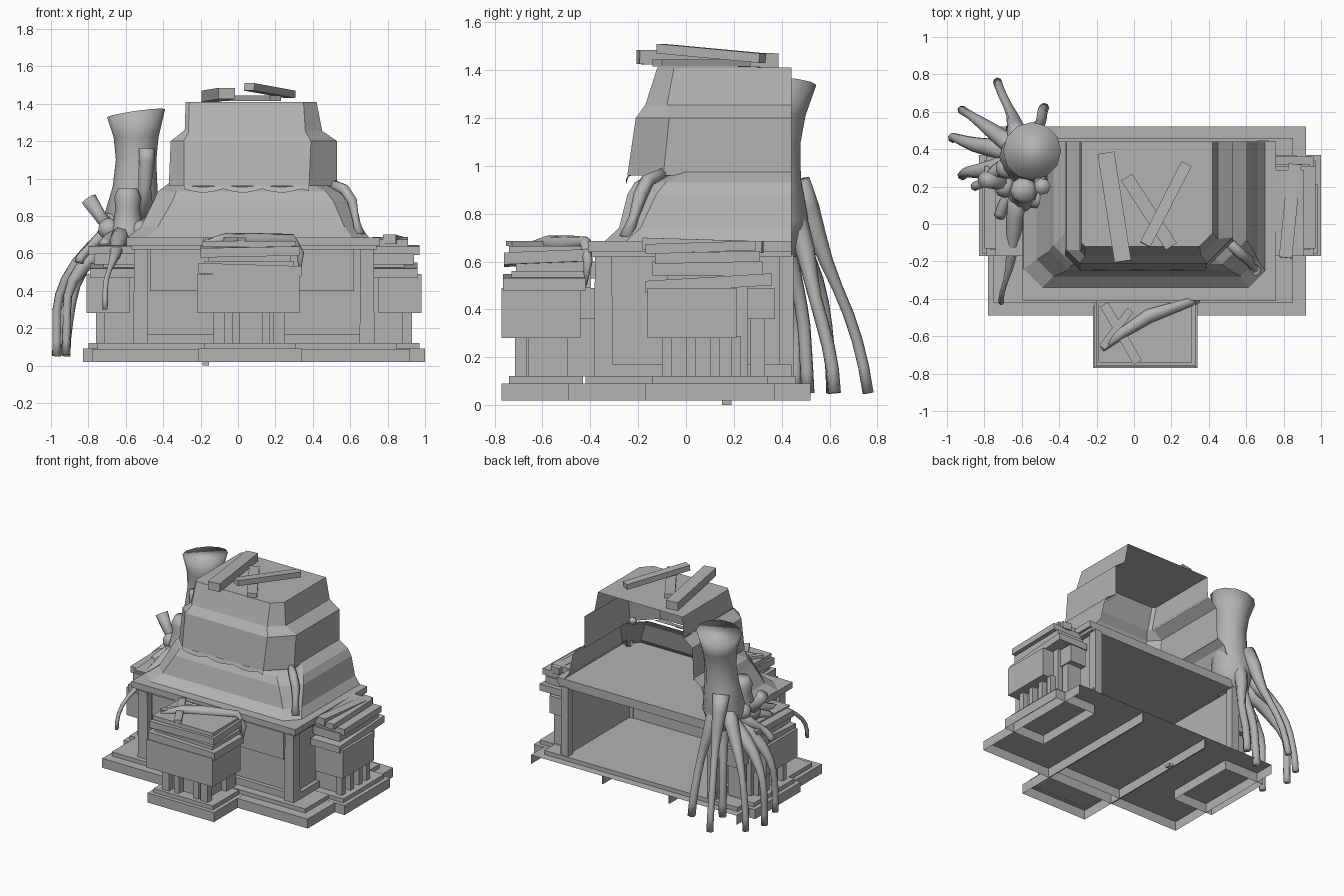
import bpy, bmesh, math
from mathutils import Vector, Matrix, Quaternion

if "Cube" in bpy.data.objects:
    bpy.data.objects.remove(bpy.data.objects["Cube"])

stone = bpy.data.materials.new("grey_stone")
stone.diffuse_color = (0.45, 0.45, 0.45, 1)
stone.use_nodes = True
stone.node_tree.nodes["Principled BSDF"].inputs["Base Color"].default_value = stone.diffuse_color


def finish(name, bm, smooth=False):
    me = bpy.data.meshes.new(name)
    bm.to_mesh(me)
    bm.free()
    ob = bpy.data.objects.new(name, me)
    bpy.context.collection.objects.link(ob)
    me.materials.append(stone)
    for p in me.polygons:
        p.use_smooth = smooth
    return ob


def box(name, x0, x1, y0, y1, z0, z1, drop="", taper=0.0, tilt=(0, 0)):
    """Box; drop lists open sides (b = bottom, r = rear), tilt lifts z along x, y."""
    bm = bmesh.new()
    bmesh.ops.create_cube(bm, size=1)
    cx, cy = (x0 + x1) / 2, (y0 + y1) / 2
    for v in bm.verts:
        k = 1 - taper if v.co.z > 0 else 1
        x, y = cx + v.co.x * (x1 - x0) * k, cy + v.co.y * (y1 - y0) * k
        z = (z1 if v.co.z > 0 else z0) + tilt[0] * (x - cx) + tilt[1] * (y - cy)
        v.co = (x, y, z)
    bm.normal_update()
    gone = [f for f in bm.faces if ("b" in drop and f.normal.z < -.7) or ("r" in drop and f.normal.y > .7)]
    bmesh.ops.delete(bm, geom=gone, context='FACES')
    return finish(name, bm)


def plank(name, a, b, w, h):
    """Bar with a rectangular section from point a to point b."""
    a, b = Vector(a), Vector(b)
    d = b - a
    side = d.cross(Vector((0, 0, 1))).normalized()
    up = side.cross(d).normalized()
    bm = bmesh.new()
    bmesh.ops.create_cube(bm, size=1)
    m = Matrix((side * w, d, up * h)).transposed().to_4x4()
    m.translation = (a + b) / 2
    bmesh.ops.transform(bm, matrix=m, verts=bm.verts)
    return finish(name, bm)


def tube(name, pts, n=7, rim=0.0):
    """Round limb through (x, y, z, radius) points; rim tilts the last ring along x."""
    bm = bmesh.new()
    rings, q, old = [], Quaternion(), Vector((0, 0, 1))
    for i, p in enumerate(pts):
        d = (Vector(pts[min(i + 1, len(pts) - 1)][:3]) - Vector(pts[max(i - 1, 0)][:3])).normalized()
        q = old.rotation_difference(d) @ q
        old = d
        rings.append([bm.verts.new(Vector(p[:3]) + q @ Vector((p[3] * math.cos(t), p[3] * math.sin(t), 0)))
                      for t in (math.tau * k / n for k in range(n))])
    for v in rings[-1]:
        v.co.z += rim * (v.co.x - pts[-1][0])
    for r, s in zip(rings, rings[1:]):
        for k in range(n):
            bm.faces.new((r[k], r[(k + 1) % n], s[(k + 1) % n], s[k]))
    bm.faces.new(rings[0][::-1])
    bm.faces.new(rings[-1])
    return finish(name, bm, True)


def tier(name, levels, close=False):
    """Open-backed terrace; each level is z, x0, x1, front y, left cut, right cut."""
    bm = bmesh.new()
    rows = []
    for z, x0, x1, y, cl, cr in levels:
        prof = [(x0, .44), (x0, y + cl), (x0 + cl, y), (x1 - cr, y), (x1, y + cr), (x1, .44)]
        rows.append([bm.verts.new((px, py, z)) for px, py in prof])
    for r, s in zip(rows, rows[1:]):
        for k in range(5):
            bm.faces.new((r[k], r[k + 1], s[k + 1], s[k]))
    if close:
        bm.faces.new(rows[-1])
    return finish(name, bm)


# Stepped plinth, hollow underneath, with dividing ribs
box("main_plinth", -.78, .92, -.49, .52, .02, .09, "br")
box("main_step", -.75, .85, -.42, .46, .09, .12, "b")
for nm, x0, x1, y0, y1 in (("front", -.21, .34, -.77, -.40), ("right", .66, 1.0, -.17, .37),
                           ("left", -.83, -.5, -.17, .37)):
    box(nm + "_plinth", x0, x1, y0, y1, .02, .091, "b")
    box(nm + "_step", x0 + .03, x1 - .03, y0 + .03, y1 - .03, .09, .121, "b")
for x in (-.21, .34):
    box("plinth_rib", x - .004, x + .004, -.49, .5, .02, .09)
box("foot_peg", -.19, -.155, .15, .19, 0, .02)

# Hall walls, skirting, upper panel, corner pillars and cornice
box("front_wall", -.5, .68, -.33, -.31, .12, .63)
box("front_skirting", -.5, .68, -.36, -.33, .12, .17)
box("front_upper_panel", -.47, .62, -.345, -.33, .4, .63)
for x, s in ((-.52, -1), (.69, 1)):
    box("side_wall", x - .01, x + .01, -.31, .44, .12, .63)
    box("side_skirting", min(x, x + s * .04), max(x, x + s * .04), -.31, .44, .12, .17)
    box("front_pillar", x - .04, x + .04, -.385, -.305, .12, .63, taper=.12)
    box("rear_pillar", x - .03, x + .03, .39, .45, .12, .63)
box("cornice_lower", -.57, .74, -.39, .44, .62, .645)
box("cornice_upper", -.595, .76, -.41, .44, .64, .685)

# Three receding terraces
tier("lower_terrace", [(.685, -.59, .70, -.34, .10, .09), (.74, -.52, .66, -.28, .09, .09),
                       (.88, -.45, .63, -.245, .10, .12), (.93, -.43, .60, -.215, .10, .13),
                       (.975, -.37, .53, -.14, .09, .14)])
tier("middle_terrace", [(.96, -.37, .53, -.245, .08, .15), (1.2, -.36, .53, -.21, .07, .14),
                        (1.255, -.29, .45, -.17, .03, .09)])
tier("upper_terrace", [(1.255, -.285, .45, -.17, .02, .09), (1.41, -.28, .42, -.12, .02, .07)], close=True)

# Drooping scalloped ledge below the middle terrace
bm = bmesh.new()
rows = [[bm.verts.new((-.29 + .67 * i / 16, y, z - d * abs(math.sin(i * math.pi / 5)))) for i in range(17)]
        for y, z, d in ((-.17, .975, 0), (-.24, .965, .01), (-.25, .945, .02))]
for r, s in zip(rows, rows[1:]):
    for i in range(16):
        bm.faces.new((r[i], s[i], s[i + 1], r[i + 1]))
finish("scalloped_ledge", bm)

# Fallen beams on the roof
plank("roof_beam_long", (-.15, .38, 1.44), (-.06, -.2, 1.455), .09, .06)
plank("roof_beam_low", (-.04, .25, 1.43), (.2, -.12, 1.43), .07, .03)
plank("roof_beam_crossed", (.28, .32, 1.45), (.06, -.11, 1.49), .06, .04)

# Front shrine
box("front_shrine_body", -.22, .33, -.77, -.44, .28, .49)
box("front_shrine_neck", -.18, .30, -.73, -.40, .49, .56)
box("front_shrine_ledge", -.21, .34, -.765, -.42, .485, .54, tilt=(-.03, 0))
box("front_shrine_core", -.16, .28, -.71, -.33, .53, .6)
box("front_shrine_slab", -.2, .33, -.76, -.40, .59, .64, tilt=(.02, .04))
box("front_shrine_cap", -.19, .31, -.74, -.42, .635, .665)
box("front_shrine_base_core", -.09, .21, -.66, -.33, .12, .29)
for x in (-.10, .22):
    for y in (-.69, -.47):
        box("front_shrine_leg", x - .03, x + .03, y - .025, y + .025, .12, .29)
    box("front_shrine_post", x - .03, x + .03, -.45, -.38, .12, .37)
    box("front_shrine_post_cap", x - .04, x + .04, -.46, -.38, .36, .49)
for x in (-.01, .15):
    box("front_shrine_leg", x - .02, x + .02, -.71, -.66, .12, .29)
plank("front_cap_beam", (-.16, -.43, .675), (.02, -.74, .675), .05, .02)
plank("front_cap_beam", (-.17, -.66, .675), (-.02, -.46, .675), .04, .02)
tube("front_creeper", [(-.17, -.67, .66, .015), (-.06, -.58, .68, .03), (.08, -.49, .67, .04),
                       (.29, -.42, .68, .025), (.335, -.41, .6, .02), (.33, -.42, .5, .006)])

# Side shrines
for nm, s, shift, top in (("right", 1, 0, .7), ("left", -1, -.17, .67)):
    def side(part, a, b, *rest, **kw):
        x0, x1 = sorted((s * (a + shift), s * (b + shift)))
        box(nm + "_shrine_" + part, x0, x1, *rest, **kw)
    side("body", .75, .98, -.16, .21, .28, .49)
    side("core", .70, .89, -.08, .26, .12, .62)
    side("ledge", .72, .96, -.17, .36, .485, .535, tilt=(0, .06))
    side("neck", .72, .94, -.14, .32, .54, .6)
    side("slab", .72, .97, -.13, .31, .595, .64, tilt=(0, .02))
    side("cap", .72, .91, -.17, .29, .64, top - .02, tilt=(0, .03))
    for y in (-.08, .02, .12, .21):
        side("leg", .88, .93, y - .02, y + .02, .12, .29)
    side("post", .75, .86, .27, .33, .12, .37)
    side("post_cap", .74, .87, .25, .37, .36, .49)
plank("right_cap_beam", (.86, .32, .66), (.81, -.18, .675), .07, .05)
tube("corner_creeper", [(.49, -.08, .975, .025), (.57, -.16, .94, .03), (.61, -.19, .88, .03),
                        (.63, -.22, .78, .02), (.65, -.25, .7, .03)], 6)

# Broken tree trunk with a flared, slanting top
tube("trunk", [(-.57, .36, .62, .1), (-.57, .36, .78, .15), (-.55, .36, .95, .12), (-.545, .37, 1.1, .108),
               (-.545, .38, 1.22, .12), (-.545, .39, 1.35, .155)], 12, rim=.14)


def root(start_z, x, y, end_z, bend, r_end):
    """Root arching out of the trunk; a small bend value spreads before it drops."""
    sx, sy = -.57 + .2 * (x + .57), .37 + .2 * (y - .37)
    pts = []
    for i in range(9):
        t = i / 8
        h = 1 - (1 - t) ** (1 / bend)
        wob = .014 * math.sin(t * 9 + x * 20) * (1 - t)
        pts.append((sx + (x - sx) * h + wob, sy + (y - sy) * h - wob,
                    start_z + (end_z - start_z) * t, .06 + (r_end - .06) * min(1, t * 2.2)))
    tube("root", pts)


# Roots spilling to the ground
root(.93, -.73, .76, .05, .75, .024)
root(.80, -.92, .61, .05, .45, .024)
root(.70, -.97, .46, .05, .25, .025)
root(.69, -.92, .26, .06, .25, .024)
root(.85, -.48, .62, .05, .7, .028)
root(.80, -.66, .51, .05, .6, .028)
root(.74, -.85, .20, .55, .6, .025)
root(.72, -.71, -.42, .30, .4, .014)
root(.74, -.72, .04, .64, .8, .03)

# Second stump, knots and broken branches
tube("small_stump", [(-.59, .16, .64, .12), (-.59, .17, .72, .085), (-.59, .18, .84, .065),
                     (-.59, .18, .9, .072), (-.59, .18, .95, .05)], 10)
tube("branch_stub", [(-.5, .27, .8, .05), (-.5, .22, .95, .035), (-.49, .2, 1.1, .045), (-.49, .2, 1.16, .045)])
tube("side_stub", [(-.66, .22, .7, .04), (-.74, .22, .8, .035), (-.8, .24, .89, .045)])
for x, y, z in ((-.69, .2, .73), (-.52, .14, .72), (-.68, .3, .76), (-.48, .25, .74)):
    bm = bmesh.new()
    bmesh.ops.create_icosphere(bm, subdivisions=2, radius=.06, matrix=Matrix.Translation((x, y, z)))
    finish("root_knot", bm, True)
